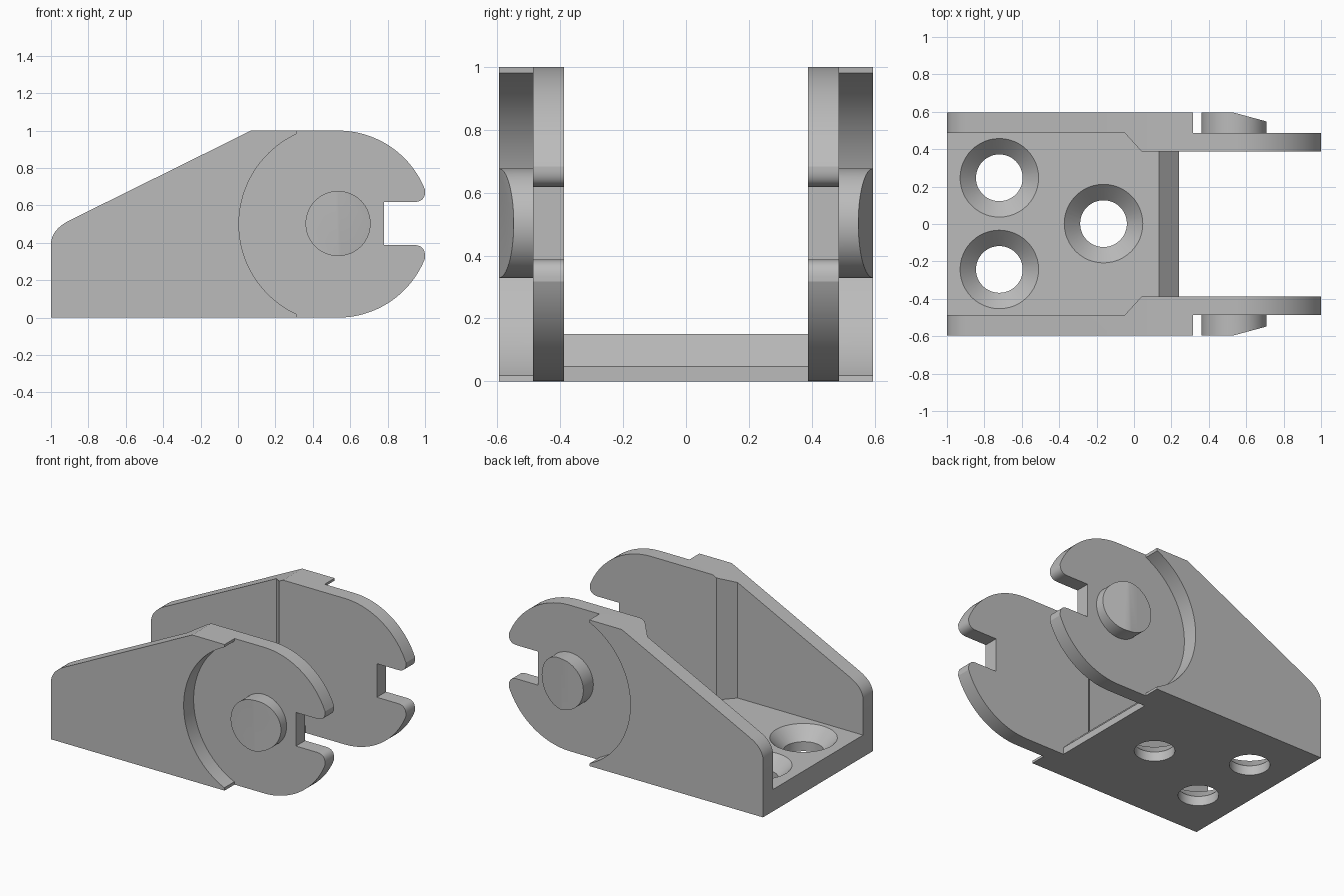
import bpy, bmesh, math

if "Cube" in bpy.data.objects:
    bpy.data.objects.remove(bpy.data.objects["Cube"])

CX, CZ = 0.535, 0.5          # pivot centre of the arms
Y_OUT, Y_MID, Y_IN = 0.595, 0.487, 0.388

grey = bpy.data.materials.new("plain grey")
grey.diffuse_color = (0.5, 0.5, 0.5, 1)
grey.use_nodes = True
grey.node_tree.nodes["Principled BSDF"].inputs["Base Color"].default_value = grey.diffuse_color


def finish(name, bm):
    bmesh.ops.recalc_face_normals(bm, faces=bm.faces[:])
    me = bpy.data.meshes.new(name)
    bm.to_mesh(me)
    bm.free()
    me.materials.append(grey)
    ob = bpy.data.objects.new(name, me)
    bpy.context.collection.objects.link(ob)
    return ob


def prism(name, near, far, y0, y1, edit=None):
    """Join two matching x-z outlines lying at y0 and y1."""
    bm = bmesh.new()
    a = [bm.verts.new((x, y0, z)) for x, z in near]
    b = [bm.verts.new((x, y1, z)) for x, z in far]
    n = len(a)
    bm.faces.new(a)
    cap = bm.faces.new(b)
    for i in range(n):
        bm.faces.new((a[i], a[(i + 1) % n], b[(i + 1) % n], b[i]))
    if edit:
        edit(bm, cap, b)
    return finish(name, bm)


def arc(r, a0, a1, n, cz=CZ):
    return [(CX + r * math.cos(math.radians(a0 + (a1 - a0) * i / n)),
             cz + r * math.sin(math.radians(a0 + (a1 - a0) * i / n))) for i in range(n + 1)]


def curve(p, c, q, n=8):
    return [tuple((1 - t) ** 2 * u + 2 * t * (1 - t) * v + t * t * w for u, v, w in zip(p, c, q))
            for t in (i / n for i in range(n + 1))]


def slope(x):
    return 0.52 + (x + 0.9) * 0.48 / 0.97


def boolean(target, tool, op):
    mod = target.modifiers.new(op, 'BOOLEAN')
    mod.operation, mod.solver, mod.object = op, 'EXACT', tool
    bpy.context.view_layer.objects.active = target
    bpy.ops.object.modifier_apply(modifier=mod.name)
    bpy.data.objects.remove(tool)


# Floor plate with a bevelled front edge
floor = [(-1, 0), (0.24, 0), (0.24, 0.047), (0.135, 0.15), (-1, 0.15)]
bracket = prism("bracket", floor, floor, -0.53, 0.53)

# Outer side wall: sloping top, rounded corner, circular recess
wall = [(-1, 0), (0.315, 0)] + arc(0.53, 245.2, 114.8, 48) + [(0.315, 1), (0.07, 1)]
wall += curve((-0.9, 0.52), (-1, slope(-1)), (-1, 0.39))

# Inner arm: round end with a slot
tip = 21.5
arm = [(0.07, 1)] + arc(0.5, 90, tip, 24)
arm += curve(arm[-1], (1.005, 0.618), (0.94, 0.618))[1:] + [(0.78, 0.618), (0.78, 0.388)]
arm += curve((0.94, 0.388), (1.005, 0.388), (CX + 0.5 * math.cos(math.radians(-tip)), 0.317))
arm += arc(0.5, -tip, -90, 24)[1:]
arm_mid = arm + [(-0.05, 0), (-0.05, slope(-0.05))]
arm_in = arm + [(0.04, 0), (0.04, slope(0.04))]

# Pivot pin with a ramped half on its end
disc = arc(0.174, 0, 360, 64, 0.503)[:-1]


def ramp(s):
    def edit(bm, cap, verts):
        bmesh.utils.face_split(cap, verts[16], verts[48])
        for v in verts:
            v.co.y -= s * 0.047 * max(0, v.co.x - CX) / 0.174
    return edit


for s in (-1, 1):
    for part in (prism("side_wall", wall, wall, s * Y_MID, s * Y_OUT),
                 prism("arm", arm_mid, arm_in, s * Y_MID, s * Y_IN),
                 prism("pin", disc, disc, s * (Y_MID - 0.03), s * Y_OUT, ramp(s))):
        boolean(bracket, part, 'UNION')

# Countersunk screw holes
for x, y in ((-0.72, 0.247), (-0.72, -0.243), (-0.163, 0.002)):
    bm = bmesh.new()
    rings = [[bm.verts.new((x + r * math.cos(i * math.pi / 24), y + r * math.sin(i * math.pi / 24), z))
              for i in range(48)] for r, z in ((0.125, -0.1), (0.125, 0.065), (0.21, 0.15), (0.21, 0.25))]
    for lo, hi in zip(rings, rings[1:]):
        for i in range(48):
            j = (i + 1) % 48
            bm.faces.new((lo[i], lo[j], hi[j], hi[i]))
    bm.faces.new(rings[0])
    bm.faces.new(rings[-1])
    boolean(bracket, finish("hole_cutter", bm), 'DIFFERENCE')

bpy.ops.object.select_all(action='DESELECT')
bracket.select_set(True)
bpy.context.view_layer.objects.active = bracket
bpy.ops.object.shade_smooth_by_angle(angle=math.radians(20))
